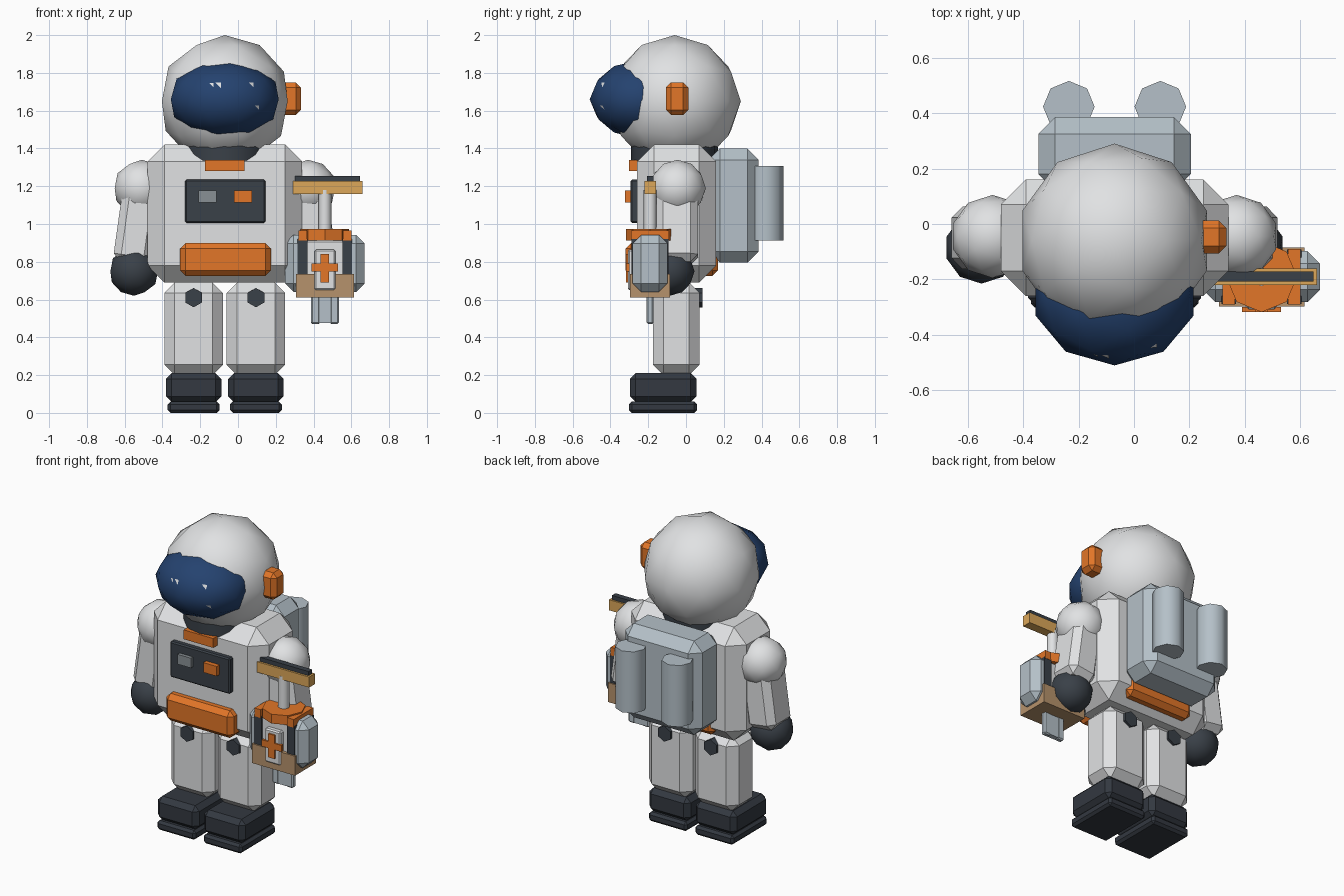
import bpy, bmesh, math
from mathutils import Matrix, Vector
from mathutils.bvhtree import BVHTree

old = bpy.data.objects.get("Cube")
if old:
    bpy.data.objects.remove(old, do_unlink=True)


def material(name, r, g, b):
    m = bpy.data.materials.new(name)
    m.use_nodes = True
    m.diffuse_color = (r, g, b, 1)
    m.node_tree.nodes["Principled BSDF"].inputs["Base Color"].default_value = (r, g, b, 1)
    return m


WHITE = material("suit white", .75, .76, .77)
ORANGE = material("orange", .76, .18, .021)
DARK = material("dark rubber", .042, .052, .065)
BOOT = material("boot black", .033, .04, .052)
NAVY = material("visor navy", .018, .055, .16)
STEEL = material("blue grey", .46, .53, .58)
GREY = material("button grey", .25, .28, .30)
GOLD = material("gold wood", .72, .39, .10)
TAN = material("tan", .47, .29, .15)


def finish(name, bm, mat, smooth=0):
    """Turn a bmesh into an object, smooth up to the given angle."""
    bmesh.ops.recalc_face_normals(bm, faces=bm.faces)
    me = bpy.data.meshes.new(name)
    bm.to_mesh(me)
    bm.free()
    me.materials.append(mat)
    if smooth:
        me.polygons.foreach_set("use_smooth", [True] * len(me.polygons))
        me.set_sharp_from_angle(angle=math.radians(smooth))
    ob = bpy.data.objects.new(name, me)
    bpy.context.collection.objects.link(ob)
    return ob


def box(name, x, y, z, mat, bevel=0):
    """Chamfered box given by its (min, max) range on each axis."""
    bm = bmesh.new()
    ranges = (x, y, z)
    size = Matrix.Diagonal([b - a for a, b in ranges]).to_4x4()
    middle = Matrix.Translation([(a + b) / 2 for a, b in ranges])
    bmesh.ops.create_cube(bm, size=1, matrix=middle @ size)
    if bevel:
        bmesh.ops.bevel(bm, geom=bm.edges[:], offset=bevel, segments=1,
                        affect='EDGES', profile=.5)
    return finish(name, bm, mat)


def ball(name, centre, radii, mat):
    bm = bmesh.new()
    bmesh.ops.create_icosphere(bm, subdivisions=2, radius=1,
                               matrix=Matrix.Translation(centre) @ Matrix.Diagonal(radii).to_4x4())
    return finish(name, bm, mat, 35)


def rod(name, centre, radius, length, sides, mat, axis='Z', turn=0, smooth=0):
    bm = bmesh.new()
    m = Matrix.Translation(centre)
    if axis == 'Y':
        m = m @ Matrix.Rotation(math.pi / 2, 4, 'X')
    m = m @ Matrix.Rotation(math.radians(turn), 4, 'Z')
    bmesh.ops.create_cone(bm, cap_ends=True, segments=sides, radius1=radius,
                          radius2=radius, depth=length, matrix=m)
    return finish(name, bm, mat, smooth)


def span(c, half):
    return (c - half, c + half)


CX, CY = -.07, -.05   # body axis

# Head
ball("helmet", (CX, -.06, 1.65), (.35, .35, .35), WHITE)
visor = ball("visor", (CX, -.25, 1.66), (.30, .26, .207), NAVY)
rod("neck_ring", (CX, -.06, 1.39), .23, .11, 16, DARK, smooth=30)
box("ear_piece", (.2, .333), (-.106, .012), (1.577, 1.75), ORANGE, .027)

# Small glints lying on the visor
bm = bmesh.new()
bm.from_mesh(visor.data)
tree = BVHTree.FromBMesh(bm)
bm.free()
bm = bmesh.new()
for x, z, s in ((-.14, 1.735, .022), (-.105, 1.735, .028), (.07, 1.735, .026), (.1, 1.615, .024)):
    corners = []
    for dx, dz in ((-s, s), (s, s), (s, -s)):
        hit = tree.ray_cast(Vector((x + dx / 2, -2, z + dz / 2)), Vector((0, 1, 0)))[0]
        corners.append(bm.verts.new(hit + Vector((0, -.003, 0))))
    bm.faces.new(corners)
finish("visor_glints", bm, WHITE)

# Torso with chest controls and belt
box("torso", span(CX, .41), (-.26, .16), (.69, 1.42), WHITE, .09)
box("collar_clip", (-.175, .035), (-.302, -.25), (1.28, 1.34), ORANGE)
box("chest_panel", (-.28, .145), (-.293, -.25), (1.005, 1.235), DARK, .008)
box("grey_button", (-.21, -.115), (-.315, -.28), (1.115, 1.178), GREY)
box("orange_button", (-.022, .073), (-.322, -.28), (1.115, 1.178), ORANGE)
box("belt", (-.307, .175), (-.32, .17), (.725, .9), ORANGE, .03)

# Life support pack
box("backpack", span(CX, .275), (.12, .385), (.795, 1.40), STEEL, .06)

# Mirrored limbs and tanks
for side, s in (("right", -1), ("left", 1)):
    rod(side + "_tank", (CX + s * .165, .423, 1.11), .093, .395, 8, STEEL, smooth=50)
    ball(side + "_shoulder", (CX + s * .44, -.045, 1.19), (.15, .15, .15), WHITE)
    ball(side + "_glove", (CX + s * .48, -.085, .75), (.132, .13, .13), DARK)
    arm = box(side + "_arm", span(0, .1), span(0, .113), span(0, .21), WHITE, .04)
    arm.location = (CX + s * .465, CY, 1.0)
    arm.rotation_euler.y = -s * math.radians(8)

    lx = CX + s * .165
    box(side + "_leg", span(lx, .155), (-.175, .072), (.2, .69), WHITE, .055)
    rod(side + "_hip_bolt", (lx, CY, .61), .051, .275, 6, DARK, 'Y')
    box(side + "_boot", span(lx, .147), (-.297, .055), (.058, .21), BOOT, .03)
    box(side + "_sole", span(lx, .137), (-.302, .058), (0, .06), BOOT, .015)

# Hand drill carried in front of the left hand
TX, TY = .46, -.19
box("drill_handle", (.29, .66), (-.22, -.16), (1.16, 1.228), GOLD)
box("handle_grip", (.295, .647), (-.207, -.171), (1.22, 1.255), DARK)
rod("drill_shaft", (TX, TY, 1.04), .034, .28, 8, WHITE, smooth=50)
rod("drill_collar", (TX, TY, .943), .128, .06, 8, ORANGE)
box("drill_body", span(TX, .12), span(TY, .085), (.62, .925), WHITE, .02)
box("drill_base", (.307, .614), (-.297, -.085), (.61, .735), TAN)
box("front_plate", span(TX, .055), (-.308, -.25), (.65, .865), WHITE, .008)
box("cross_upright", span(TX, .022), (-.318, -.3), (.69, .842), ORANGE)
box("cross_bar", span(TX, .07), (-.317, -.3), (.748, .79), ORANGE)
for side, s in (("inner", -1), ("outer", 1)):
    box(side + "_pod", span(TX + s * .15, .061), span(TY, .092), (.64, .942), STEEL, .045)
    box(side + "_strap", span(TX + s * .118, .026), span(TY, .098), (.7, .92), DARK)
    box(side + "_strap_cap", span(TX + s * .118, .022), span(TY, .1), (.912, .965), ORANGE)
    box(side + "_prong", span(TX + s * .05, .024), span(TY, .018), (.47, .64), STEEL, .008)
box("drill_bit", span(TX, .032), span(TY, .016), (.475, .64), STEEL)
